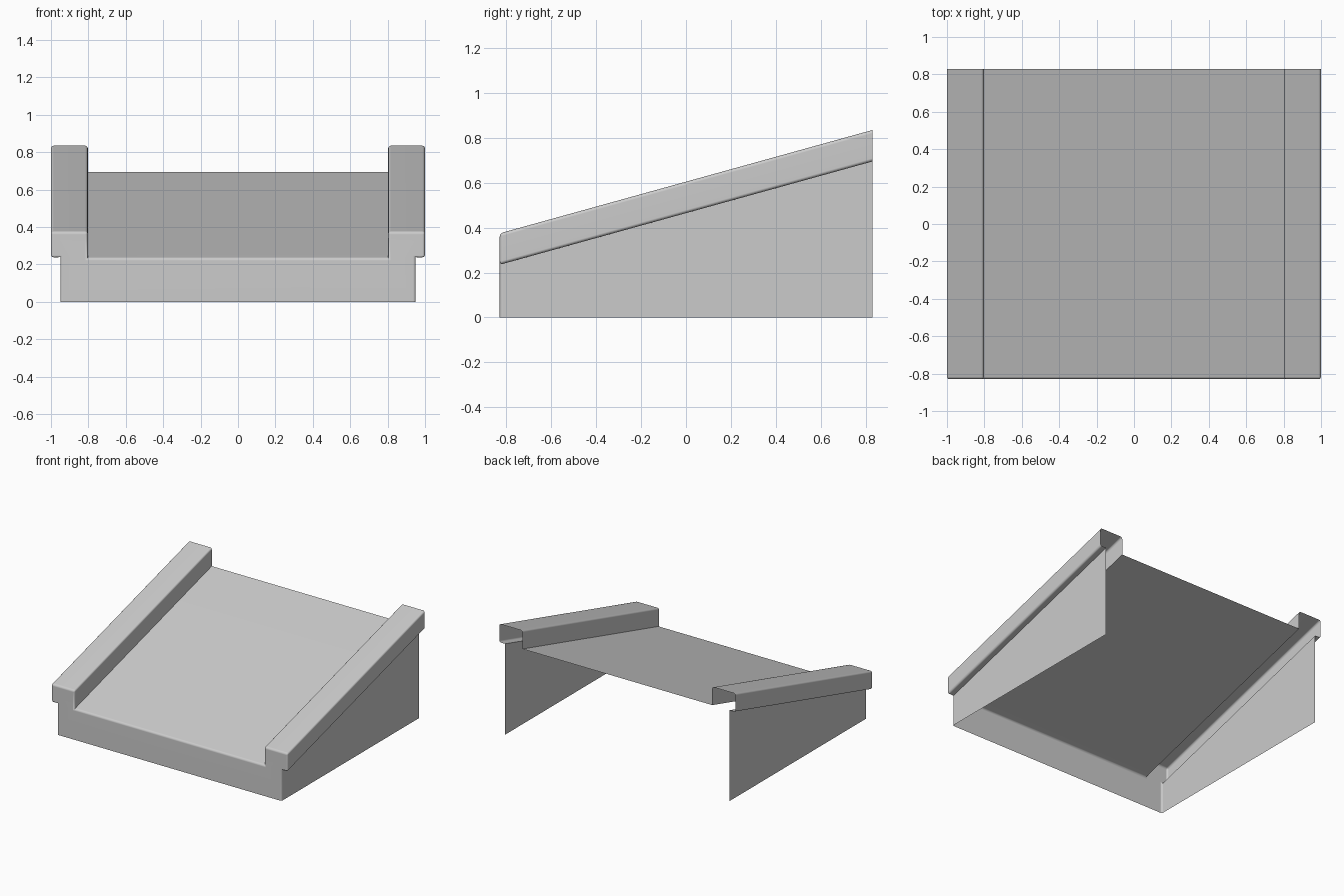
import bpy
import bmesh
import math

default = bpy.data.objects.get("Cube")
if default:
    bpy.data.objects.remove(default, do_unlink=True)

# Main sizes
HALF_DEPTH = 0.83
RISE = 0.46        # climb from front to back
DECK, RAIL = 0.235, 0.375   # heights at the front
WALL_X, OUTER_X, INNER_X = 0.95, 1.0, 0.803
ROUNDING = 0.014

# Plain grey finish
grey = bpy.data.materials.new("plain grey")
grey.use_nodes = True
colour = (0.6, 0.6, 0.6, 1)
grey.diffuse_color = colour
grey.node_tree.nodes["Principled BSDF"].inputs["Base Color"].default_value = colour

# Cross-section: wall, overhanging rail, deck, mirrored across x
right_half = [(-WALL_X, 0), (-WALL_X, DECK), (-OUTER_X, DECK),
              (-OUTER_X, RAIL), (-INNER_X, RAIL), (-INNER_X, DECK)]
profile = right_half + [(-x, z) for x, z in reversed(right_half)]

# Sweep the section up the slope; the ground edge stays level
bm = bmesh.new()
front = [bm.verts.new((x, -HALF_DEPTH, z)) for x, z in profile]
back = [bm.verts.new((x, HALF_DEPTH, z + RISE if z else 0)) for x, z in profile]
for i in range(len(profile) - 1):
    bm.faces.new((front[i], front[i + 1], back[i + 1], back[i]))

# Front panel; the back and underside stay open
bm.faces.new(list(reversed(front)))
bm.normal_update()

# Round the outward corners only
corners = [e for e in bm.edges if len(e.link_faces) == 2 and e.is_convex
           and e.calc_face_angle() > math.radians(30)]
bmesh.ops.bevel(bm, geom=corners, offset=ROUNDING, offset_type='OFFSET',
                segments=3, profile=0.5, affect='EDGES', clamp_overlap=True)

mesh = bpy.data.meshes.new("ramp_shell")
bm.to_mesh(mesh)
bm.free()
mesh.materials.append(grey)
shell = bpy.data.objects.new("ramp_shell", mesh)
bpy.context.collection.objects.link(shell)

# Smooth rounded corners with flat panels
bpy.ops.object.select_all(action='DESELECT')
shell.select_set(True)
bpy.context.view_layer.objects.active = shell
bpy.ops.object.shade_smooth_by_angle(angle=math.radians(45))
weighted = shell.modifiers.new("flat_panels", 'WEIGHTED_NORMAL')
weighted.keep_sharp = True
